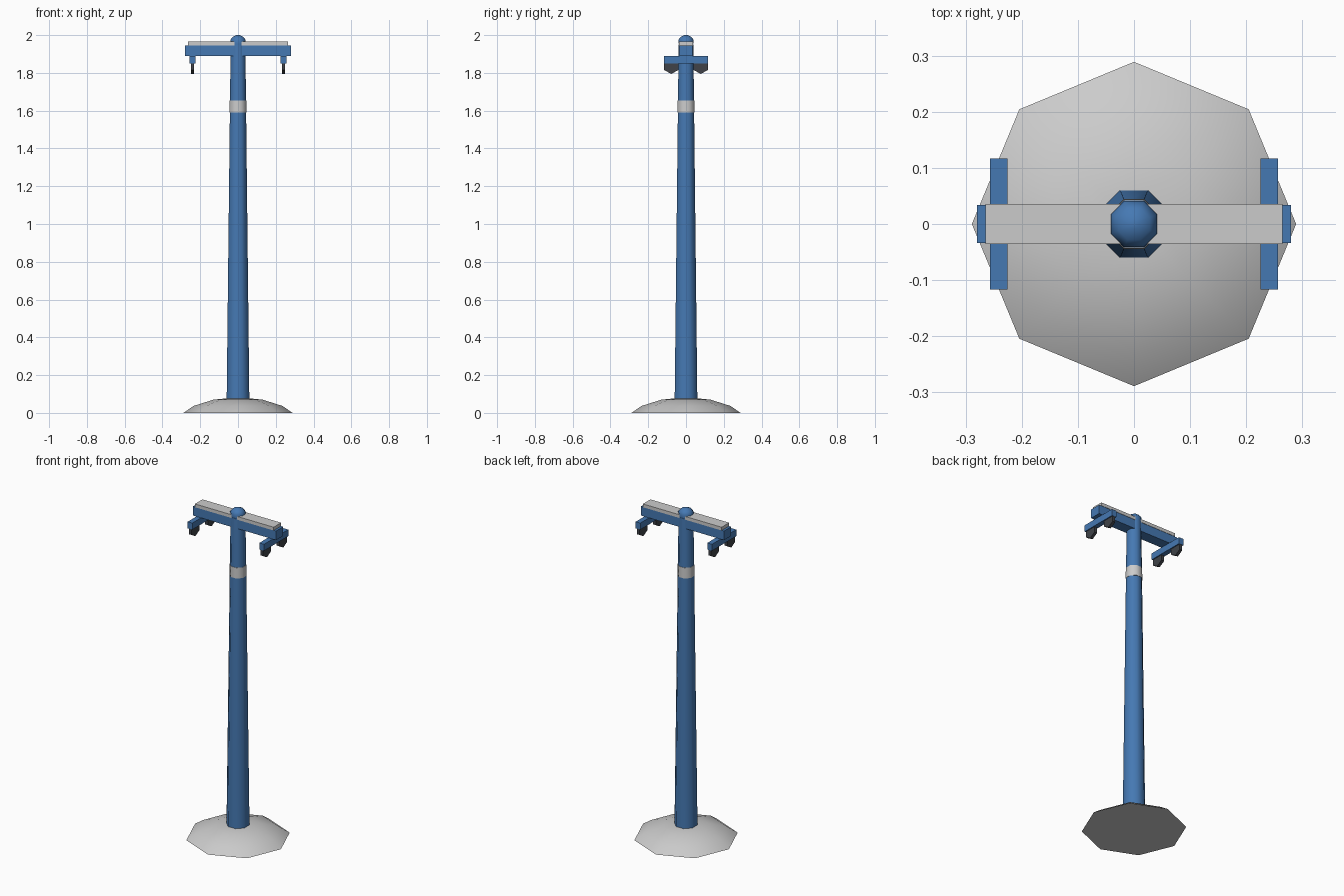
import bpy, math

if "Cube" in bpy.data.objects:
    bpy.data.objects.remove(bpy.data.objects["Cube"])

def material(name, color):
    m = bpy.data.materials.new(name)
    m.diffuse_color = (*color, 1)
    m.use_nodes = True
    m.node_tree.nodes["Principled BSDF"].inputs["Base Color"].default_value = m.diffuse_color
    return m

BLUE = material("blue_paint", (0.06, 0.19, 0.45))
DARK = material("dark_rubber", (0.05, 0.055, 0.065))
WHITE = material("off_white", (0.72, 0.73, 0.74))

def add_object(name, verts, faces, mat=None, smooth=None):
    me = bpy.data.meshes.new(name)
    me.from_pydata(verts, [], faces)
    ob = bpy.data.objects.new(name, me)
    bpy.context.collection.objects.link(ob)
    if mat:
        me.materials.append(mat)
    if smooth:
        bpy.ops.object.select_all(action='DESELECT')
        ob.select_set(True)
        bpy.context.view_layer.objects.active = ob
        bpy.ops.object.shade_smooth_by_angle(angle=math.radians(smooth))
    return ob

def lathe(name, profile, mat=None, turn=0.0, smooth=50, n=8):
    """Closed n-sided solid from (radius, z) rings, bottom to top."""
    verts = [(r * math.cos(turn + 2 * math.pi * i / n),
              r * math.sin(turn + 2 * math.pi * i / n), z)
             for r, z in profile for i in range(n)]
    faces = [(k * n + i, k * n + (i + 1) % n, (k + 1) * n + (i + 1) % n, (k + 1) * n + i)
             for k in range(len(profile) - 1) for i in range(n)]
    last = (len(profile) - 1) * n
    faces += [tuple(reversed(range(n))), tuple(range(last, last + n))]
    return add_object(name, verts, faces, mat, smooth)

def box(name, lo, hi, mat):
    verts = [(x, y, z) for x in (lo[0], hi[0]) for y in (lo[1], hi[1]) for z in (lo[2], hi[2])]
    faces = [(0, 1, 3, 2), (4, 6, 7, 5), (0, 4, 5, 1), (2, 3, 7, 6), (0, 2, 6, 4), (1, 5, 7, 3)]
    return add_object(name, verts, faces, mat)

FLAT = math.pi / 8                 # turns a flat side towards the front
K = 1 / math.cos(math.pi / 8)      # flat distance to corner radius

# Domed foot
lathe("base", [(0.289, 0), (0.235, 0.037), (0.13, 0.07), (0.06, 0.077)])

# Tapered pole, marking band and cap
lathe("pole", [(0.06 * K, 0.07), (0.039 * K, 1.95)], BLUE, FLAT)
lathe("pole_band", [(0.0445 * K, 1.59), (0.0438 * K, 1.655)], WHITE, FLAT)
lathe("pole_cap", [(0.037 * K, 1.945), (0.041 * K, 1.974), (0.028 * K, 1.991), (0.008 * K, 2.0)],
      BLUE, FLAT)

# Crossbar with pale top plate
box("crossbar", (-0.28, -0.034, 1.89), (0.28, 0.034, 1.945), BLUE)
box("top_plate", (-0.265, -0.036, 1.945), (0.265, 0.036, 1.965), WHITE)

# End arms, each carrying two hexagonal discs
for sx, side in ((-1, "left"), (1, "right")):
    x = sx * 0.241
    box(f"end_arm_{side}", (x - 0.0155, -0.117, 1.85), (x + 0.0155, 0.117, 1.89), BLUE)
    for sy, end in ((-1, "front"), (1, "back")):
        disc = lathe(f"hanging_disc_{side}_{end}", [(0.043, -0.009), (0.043, 0.009)], DARK, 0, None, 6)
        disc.rotation_euler = (0, math.pi / 2, 0)
        disc.location = (x, sy * 0.078, 1.837)
